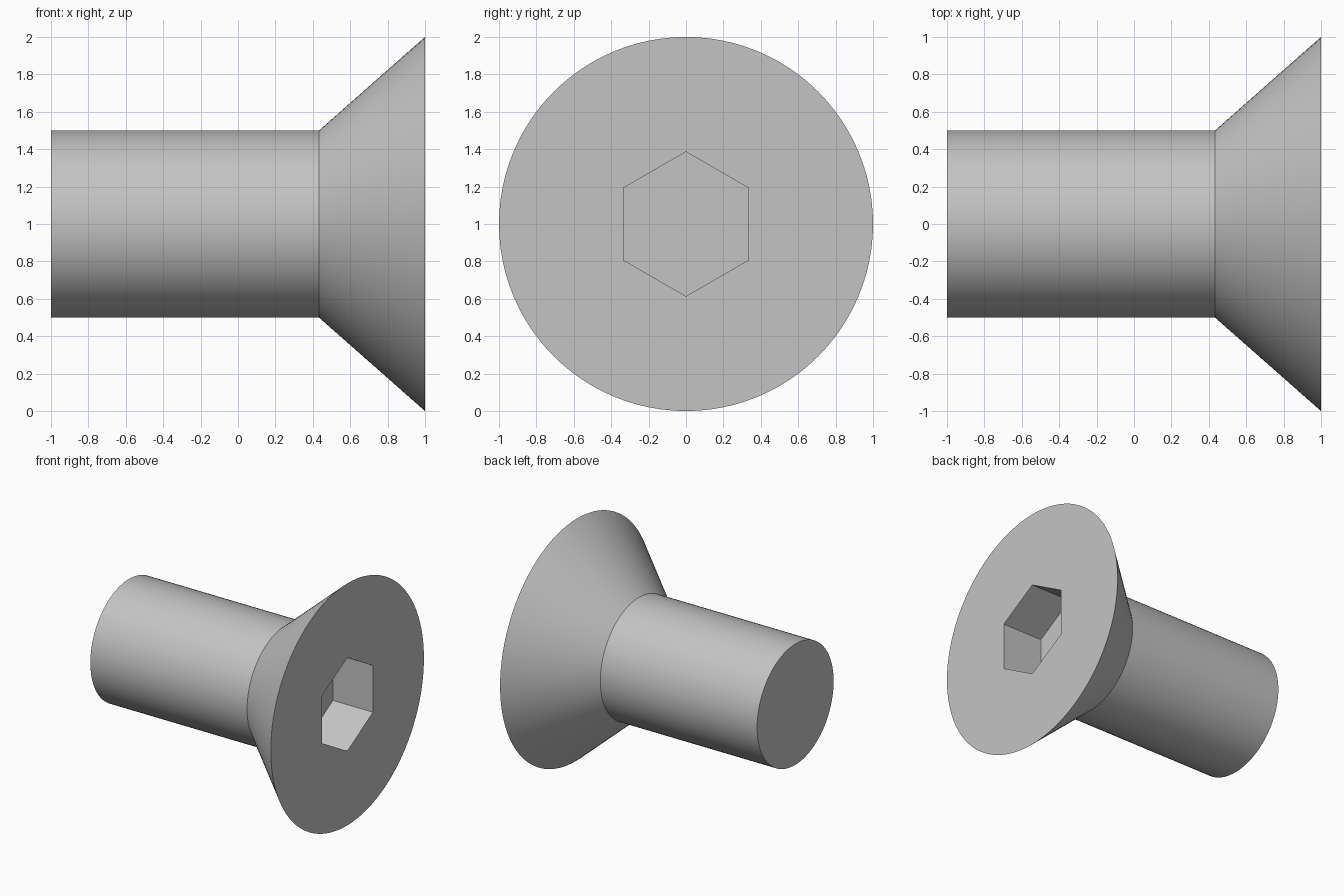
import bpy
import bmesh
from math import cos, sin, tau, radians

cube = bpy.data.objects.get("Cube")
if cube:
    bpy.data.objects.remove(cube, do_unlink=True)

AXIS_Z = 1.0        # height of the screw axis
SEGMENTS = 96       # sides of the round parts
SOCKET_RADIUS = 0.386
SOCKET_FLOOR = 0.635

steel = bpy.data.materials.new("grey steel")
steel.use_nodes = True
GREY = (0.55, 0.55, 0.55, 1)
steel.diffuse_color = GREY
steel.node_tree.nodes["Principled BSDF"].inputs["Base Color"].default_value = GREY


def ring(bm, x, radius, sides):
    """Closed loop of vertices around the screw axis, first one at the top."""
    return [bm.verts.new((x, radius * sin(tau * i / sides),
                          AXIS_Z + radius * cos(tau * i / sides)))
            for i in range(sides)]


def wall(bm, a, b):
    """Quads joining two rings of equal count."""
    n = len(a)
    for i in range(n):
        j = (i + 1) % n
        bm.faces.new((a[i], a[j], b[j], b[i]))


def loop_edges(bm, verts):
    return [bm.edges.get((v, verts[i - 1])) for i, v in enumerate(verts)]


bm = bmesh.new()

# Shank and countersunk head: end, neck and rim
end, neck, rim = [ring(bm, x, r, SEGMENTS)
                  for x, r in ((-1, 0.5), (0.433, 0.5), (1, 1))]
wall(bm, end, neck)
wall(bm, neck, rim)
bm.faces.new(end)

# Hexagonal socket
mouth = ring(bm, 1, SOCKET_RADIUS, 6)
floor = ring(bm, SOCKET_FLOOR, SOCKET_RADIUS, 6)
wall(bm, mouth, floor)
bm.faces.new(floor)

# Flat head face around the socket mouth
bmesh.ops.triangle_fill(bm, use_beauty=True, normal=(1, 0, 0),
                        edges=loop_edges(bm, rim) + loop_edges(bm, mouth))
bmesh.ops.recalc_face_normals(bm, faces=bm.faces)

mesh = bpy.data.meshes.new("countersunk_screw")
bm.to_mesh(mesh)
bm.free()
mesh.materials.append(steel)
screw = bpy.data.objects.new("countersunk_screw", mesh)
bpy.context.collection.objects.link(screw)

# Smooth round sides, sharp rims and socket
bpy.ops.object.select_all(action='DESELECT')
screw.select_set(True)
bpy.context.view_layer.objects.active = screw
bpy.ops.object.shade_smooth_by_angle(angle=radians(30))
